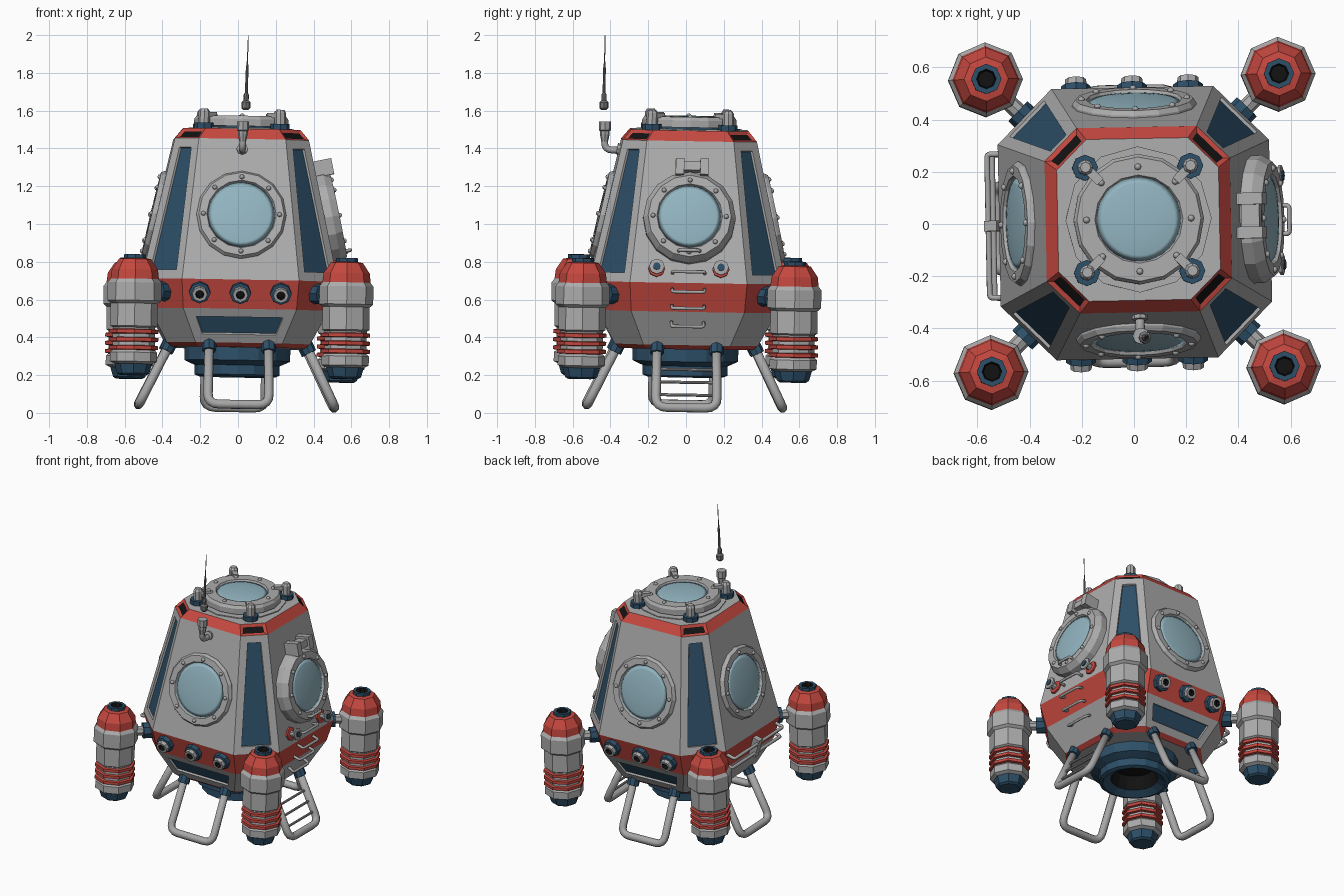
import bpy, bmesh, math
from math import radians, pi, sin, cos
from mathutils import Matrix, Vector

if "Cube" in bpy.data.objects:
    bpy.data.objects.remove(bpy.data.objects["Cube"])


def material(name, r, g, b):
    m = bpy.data.materials.new(name)
    m.use_nodes = True
    m.diffuse_color = (r, g, b, 1)
    bsdf = next(n for n in m.node_tree.nodes if n.type == 'BSDF_PRINCIPLED')
    bsdf.inputs["Base Color"].default_value = (r, g, b, 1)
    return m


GREY = material("hull grey", .42, .42, .42)
METAL = material("pipe grey", .39, .39, .39)
RED = material("red paint", .56, .065, .05)
BLUE = material("dark blue", .026, .078, .138)
GLASS = material("window glass", .29, .46, .53)
BLACK = material("vent black", .006, .006, .006)
DARK = material("antenna grey", .18, .18, .18)

T, R, I = Matrix.Translation, Matrix.Rotation, Matrix.Identity(4)
# The whole craft leans by about one degree
LEAN = (T((0, 0, .5)) @ R(radians(-1), 4, 'X') @ R(radians(1), 4, 'Y')
        @ R(radians(1.1), 4, 'Z') @ T((0, 0, -.5)))


def add(name, bm, mats, mtx=I, smooth=False):
    bmesh.ops.recalc_face_normals(bm, faces=bm.faces[:])
    for f in bm.faces:
        f.smooth = smooth
    me = bpy.data.meshes.new(name)
    bm.to_mesh(me)
    bm.free()
    for m in mats:
        me.materials.append(m)
    ob = bpy.data.objects.new(name, me)
    bpy.context.collection.objects.link(ob)
    ob.matrix_world = LEAN @ mtx
    return ob


def loft(bm, rings, slots):
    """Join rings of points, one material slot per band; cap both ends."""
    vs = [[bm.verts.new(p) for p in ring] for ring in rings]
    n = len(vs[0])
    for a, b, s in zip(vs, vs[1:], slots):
        for i in range(n):
            j = (i + 1) % n
            bm.faces.new((a[i], a[j], b[j], b[i])).material_index = s
    bm.faces.new(vs[0][::-1]).material_index = slots[0]
    bm.faces.new(vs[-1]).material_index = slots[-1]


def lathe(name, profile, mats, mtx=I, sides=8, slots=None, smooth=False):
    bm = bmesh.new()
    rings = [[(r * cos(2 * pi * i / sides), r * sin(2 * pi * i / sides), z)
              for i in range(sides)] for r, z in profile]
    loft(bm, rings, slots or [0] * (len(profile) - 1))
    return add(name, bm, mats, mtx, smooth)


def rod(name, radius, z0, z1, mat, mtx=I, sides=8):
    return lathe(name, [(radius, z0), (radius, z1)], [mat], mtx, sides)


def box(name, size, mat, mtx):
    bm = bmesh.new()
    bmesh.ops.create_cube(bm, size=1, matrix=Matrix.Diagonal((*size, 1)))
    return add(name, bm, [mat], mtx)


def tube(name, pts, radius, mat, mtx=I, bend=.03):
    """Round pipe through points with softened corners."""
    pts = [Vector(p) for p in pts]
    path = [pts[0]]
    for a, b, c in zip(pts, pts[1:], pts[2:]):
        p = b + (a - b).normalized() * bend
        q = b + (c - b).normalized() * bend
        for k in range(5):
            t = k / 4
            path.append(p * (1 - t) ** 2 + b * 2 * t * (1 - t) + q * t * t)
    path.append(pts[-1])
    bm, rings = bmesh.new(), []
    side = (pts[1] - pts[0]).cross(pts[-1] - pts[1]).normalized()
    for i, p in enumerate(path):
        d = (path[min(i + 1, len(path) - 1)] - path[max(i - 1, 0)]).normalized()
        up = d.cross(side).normalized()
        rings.append([p + radius * (side * cos(k * pi / 4) + up * sin(k * pi / 4)) for k in range(8)])
    loft(bm, rings, [0] * (len(rings) - 1))
    return add(name, bm, [mat], mtx, True)


def bolts(name, count, ring, z, mtx):
    bm = bmesh.new()
    for k in range(count):
        a = 2 * pi * k / count
        bmesh.ops.create_uvsphere(bm, u_segments=8, v_segments=6, radius=.013,
                                  matrix=T((ring * cos(a), ring * sin(a), z)))
    return add(name, bm, [METAL], mtx, True)


# Hull: chamfered square sections of (height, half width, half flat)
HULL = [(.342, .35, .21), (.365, .38, .23), (.543, .475, .30),
        (.697, .52, .31), (1.445, .355, .23), (1.5, .31, .195)]


def section(z, w, f):
    return [(x, y, z) for x, y in ((f, -w), (w, -f), (w, f), (f, w), (-f, w), (-w, f), (-w, -f), (-f, -w))]


bm = bmesh.new()
loft(bm, [section(*s) for s in HULL], [1, 0, 1, 0, 1])
bmesh.ops.recalc_face_normals(bm, faces=bm.faces[:])
panels, vents = [], []
for f in bm.faces:
    c, n = f.calc_center_median(), f.normal
    corner = abs(abs(n.x) - abs(n.y)) < .05 and abs(n.x) > .1
    if abs(n.z) > .99:
        f.material_index = 0
    elif corner and c.z > 1.445:
        vents.append(f)
    elif (corner and .8 < c.z) or (abs(n.y) > .5 and abs(n.x) < .1 and .4 < c.z < .5):
        panels.append(f)
bmesh.ops.inset_individual(bm, faces=panels, thickness=.049, depth=0, use_even_offset=True)
bmesh.ops.inset_individual(bm, faces=panels, thickness=.004, depth=-.012)
bmesh.ops.inset_individual(bm, faces=vents, thickness=.025, depth=-.008)
for group, slot in ((panels, 2), (vents, 3)):
    for f in group:
        f.material_index = slot
add("hull", bm, [GREY, RED, BLUE, BLACK])


def side(k, z):
    """Frame on hull side k (0 front, then counter-clockwise), z axis outward."""
    for (z0, w0, _), (z1, w1, _) in zip(HULL, HULL[1:]):
        if z0 <= z <= z1:
            w, tilt = w0 + (w1 - w0) * (z - z0) / (z1 - z0), math.atan2(w0 - w1, z1 - z0)
    return R(k * pi / 2, 4, 'Z') @ T((0, -w, z)) @ R(pi / 2 - tilt, 4, 'X')


def window(name, mtx, outer, inner, depth, bevel=.012):
    rim = outer - bevel
    lathe(name + "_frame", [(outer, -.02), (outer, max(depth - bevel * 1.5, .008)), (rim, depth),
                            (inner + .006, depth), (inner, depth - .012)], [GREY], mtx, 16)
    lathe(name + "_glass", [(inner, depth - .011), (inner * .85, depth - .006), (inner * .6, depth),
                            (inner * .3, depth + .003), (.005, depth + .004)], [GLASS], mtx, 32, smooth=True)
    bolts(name + "_bolts", 8, (rim + inner) / 2, depth, mtx)


def handle(name, mtx, width, out, radius=.009):
    h = width / 2
    tube(name, [(-h, 0, -.01), (-h, 0, out), (h, 0, out), (h, 0, -.01)], radius, METAL, mtx, .015)


# Portholes on three sides, hatch on the fourth
for k, name in ((0, "front_porthole"), (2, "rear_porthole"), (3, "side_porthole")):
    window(name, side(k, 1.04), .238, .178, .026)
door = side(1, 1.035)
window("hatch", door, .245, .168, .08, .025)
for x in (-.055, .075):
    box("hatch_hinge_block", (.045, .085, .1), GREY, door @ T((x, .265, .05)))
box("hatch_hinge_pin", (.13, .045, .07), GREY, door @ T((.01, .27, .05)))
handle("hatch_handle", door @ T((0, -.19, .075)), .11, .03)

# Rungs and valves below the hatch
for z in (.748, .663, .575, .487):
    handle("rung", side(1, z), .17, .045)
for x in (-.17, .17):
    lathe("valve", [(.045, -.01), (.045, .012), (.022, .016), (.018, .045), (.041, .05), (.041, .062),
                    (.02, .064), (.02, .07)],
          [RED, METAL, BLUE], side(1, .77) @ T((x, 0, 0)), 8, [0, 0, 1, 1, 1, 1, 2])

# Handrail opposite the hatch
for z in (.655, .585):
    handle("handrail", side(3, z), .55, .055, .011)
box("handrail_clip", (.04, .13, .05), METAL, side(3, .62) @ T((0, 0, .04)))

# Row of ports on the front and rear bands
for k in (0, 2):
    for x in (-.215, 0, .215):
        lathe("band_port", [(.057, -.01), (.057, .03), (.042, .034), (.04, .058), (.023, .058), (.02, .03)],
              [BLUE, GREY, BLACK], side(k, .63) @ T((x, 0, 0)), 8, [0, 0, 1, 1, 2])

# Roof window with its corner clamps
lathe("roof_base", [(.28, 1.49), (.28, 1.506), (.225, 1.506), (.225, 1.535)], [GREY, BLUE], I, 12, [0, 0, 1])
window("roof_window", T((0, 0, 1.535)), .25, .163, .035)
for k in range(4):
    m = R(pi / 4 + k * pi / 2, 4, 'Z') @ T((.285, 0, 0))
    rod("clamp_foot", .05, 1.48, 1.53, BLUE, m)
    lathe("clamp_post", [(.03, 1.5), (.03, 1.59), (.02, 1.605)], [GREY], m)
    box("clamp_arm", (.08, .035, .025), GREY, m @ T((-.04, 0, 1.575)))

# Antenna and its bracket
tube("antenna_bracket", [(0, -.34, 1.385), (0, -.447, 1.385), (0, -.447, 1.5)], .018, METAL, I, .04)
lathe("bracket_socket", [(.018, 1.43), (.026, 1.47), (.026, 1.485), (.032, 1.49), (.032, 1.535)],
      [METAL], T((0, -.447, 0)))
rod("bracket_flange", .03, -.005, .015, METAL, side(0, 1.39))
lathe("antenna", [(.014, 0), (.024, .01), (.024, .04), (.014, .05), (.014, .08), (.008, .09), (.007, .22),
                  (.003, .26), (.002, .395)], [DARK], T((.013, -.455, 1.597)) @ R(radians(1), 4, 'Y'))

# Corner thrusters: (radius, height, colour of the band above)
THRUSTER = [(.07, .18, 1), (.085, .19, 1), (.1, .24, 0), (.125, .252, 0), (.125, .3, 0)]
for z in (.313, .356, .399):
    THRUSTER += [(.112, z, 2), (.13, z + .003, 2), (.13, z + .022, 2), (.112, z + .025, 0)]
THRUSTER += [(.112, .432, 0), (.125, .44, 0), (.125, .56, 0), (.143, .575, 0), (.143, .67, 0),
             (.128, .69, 2), (.122, .74, 2), (.085, .795, 2), (.058, .8, 1), (.058, .82, 1),
             (.038, .82, 3), (.032, .79, 3)]
for k in range(4):
    corner = R(pi / 4 + k * pi / 2, 4, 'Z')
    m = corner @ T((.793, 0, 0)) @ R(pi / 4, 4, 'Z')
    lathe("thruster", [p[:2] for p in THRUSTER], [GREY, BLUE, RED, BLACK], m, 8, [p[2] for p in THRUSTER[:-1]])
    arm = corner @ T((0, 0, .63)) @ R(pi / 2, 4, 'Y')
    rod("thruster_arm", .032, .54, .72, METAL, arm)
    rod("arm_collar", .053, .54, .62, BLUE, arm)

# Main engine nozzle, open underneath
lathe("engine", [(.13, .31), (.15, .22), (.2, .19), (.225, .2), (.225, .25), (.28, .275), (.28, .35)],
      [BLUE, BLACK], I, 16, [1, 0, 0, 0, 0, 0])

# Landing legs, one loop per side, with a ladder below the hatch
for k in range(4):
    m = R(k * pi / 2, 4, 'Z')
    top, foot = Vector((.157, -.355, .37)), Vector((.162, -.518, .036))
    flip = Vector((-1, 1, 1))
    tube("landing_leg", [top * flip, foot * flip, foot, top], .025, METAL, m, .06)
    for mirror in (Vector((1, 1, 1)), flip):
        aim = ((foot - top) * mirror).to_track_quat('Z', 'Y').to_matrix().to_4x4()
        rod("leg_collar", .038, 0, .055, BLUE, m @ T(top * mirror) @ aim)
    if k == 1:
        for t in (.4, .6, .8):
            p = top.lerp(foot, t)
            rod("ladder_rung", .008, -p.x, p.x, METAL, m @ T((0, p.y, p.z)) @ R(pi / 2, 4, 'Y'))
